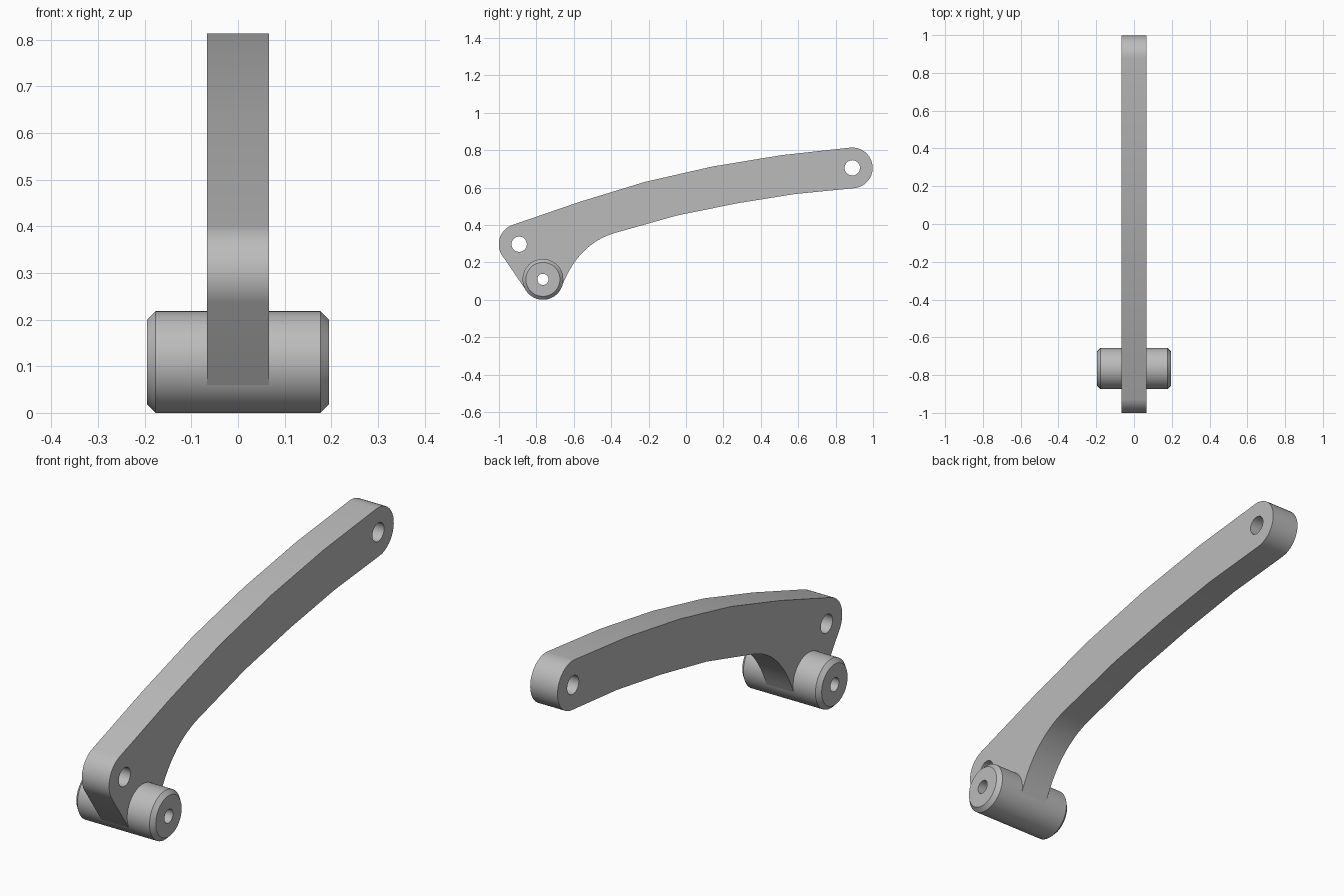
import bpy, bmesh
from math import cos, sin, pi, radians
from mathutils import Vector

cube = bpy.data.objects.get("Cube")
if cube:
    bpy.data.objects.remove(cube)

steel = bpy.data.materials.new("grey_metal")
steel.use_nodes = True
GREY = (0.5, 0.5, 0.5, 1)
steel.diffuse_color = GREY
steel.node_tree.nodes["Principled BSDF"].inputs["Base Color"].default_value = GREY

HALF = 0.067                      # half thickness of the arm
EYE, PIN, TIP = (-0.892, 0.297), (-0.765, 0.109), (0.889, 0.705)
R = 0.109


def arc(centre, radius, start, end, steps=20):
    """Points (y, z) on an arc, angles in degrees."""
    angles = [radians(start + (end - start) * i / steps) for i in range(steps + 1)]
    return [(centre[0] + radius * cos(a), centre[1] + radius * sin(a)) for a in angles]


def bend(a, c, b, steps=14):
    """Inner points of a smooth bend from a to b with corner c."""
    a, b, c = Vector(a), Vector(b), Vector(c)
    ts = [i / steps for i in range(1, steps)]
    return [tuple(a * (1 - t) ** 2 + c * 2 * t * (1 - t) + b * t * t) for t in ts]


def finish(bm, name):
    bmesh.ops.recalc_face_normals(bm, faces=bm.faces)
    mesh = bpy.data.meshes.new(name)
    bm.to_mesh(mesh)
    bm.free()
    mesh.materials.append(steel)
    obj = bpy.data.objects.new(name, mesh)
    bpy.context.collection.objects.link(obj)
    bpy.ops.object.select_all(action="DESELECT")
    obj.select_set(True)
    bpy.context.view_layer.objects.active = obj
    bpy.ops.object.shade_smooth_by_angle(angle=radians(30))
    return obj


# Curved arm: outline with three bores, filled and extruded
upper = [(-0.57, 0.523), (-0.22, 0.63), (0.14, 0.712), (0.51, 0.773)]
lower = [(0.58, 0.565), (0.27, 0.515), (-0.05, 0.45), (-0.37, 0.36)]
foot = arc(PIN, R - 0.001, 338, 213)
outline = (arc(EYE, R, 213, 109) + upper + arc(TIP, R, 96, -83) + lower
           + bend(lower[-1], (-0.575, 0.305), foot[0]) + foot)
loops = [outline]
for centre, radius in ((EYE, 0.041), (TIP, 0.041), (PIN, 0.08)):
    loops.append(arc(centre, radius, 0, 360, 32)[:-1])

bm = bmesh.new()
for loop in loops:
    verts = [bm.verts.new((-HALF, y, z)) for y, z in loop]
    for i, v in enumerate(verts):
        bm.edges.new((v, verts[i - 1]))
bmesh.ops.triangle_fill(bm, edges=bm.edges[:], use_beauty=True, normal=(1, 0, 0))
ext = bmesh.ops.extrude_face_region(bm, geom=bm.faces[:], use_keep_orig=True)
moved = [g for g in ext["geom"] if isinstance(g, bmesh.types.BMVert)]
bmesh.ops.translate(bm, verts=moved, vec=(2 * HALF, 0, 0))
finish(bm, "curved_arm")

# Hollow cross pin with chamfered ends: closed section turned about x
END, CHAMFER, BORE = 0.195, 0.018, 0.03
section = [(-END, BORE), (-END, R - CHAMFER), (-END + CHAMFER, R),
           (END - CHAMFER, R), (END, R - CHAMFER), (END, BORE)]
bm = bmesh.new()
verts = [bm.verts.new((x, PIN[0], PIN[1] + r)) for x, r in section]
edges = [bm.edges.new((v, verts[i - 1])) for i, v in enumerate(verts)]
bmesh.ops.spin(bm, geom=verts + edges, cent=(0, *PIN), axis=(1, 0, 0),
               angle=2 * pi, steps=64, use_merge=True)
bmesh.ops.remove_doubles(bm, verts=bm.verts, dist=0.0001)
finish(bm, "cross_pin")
